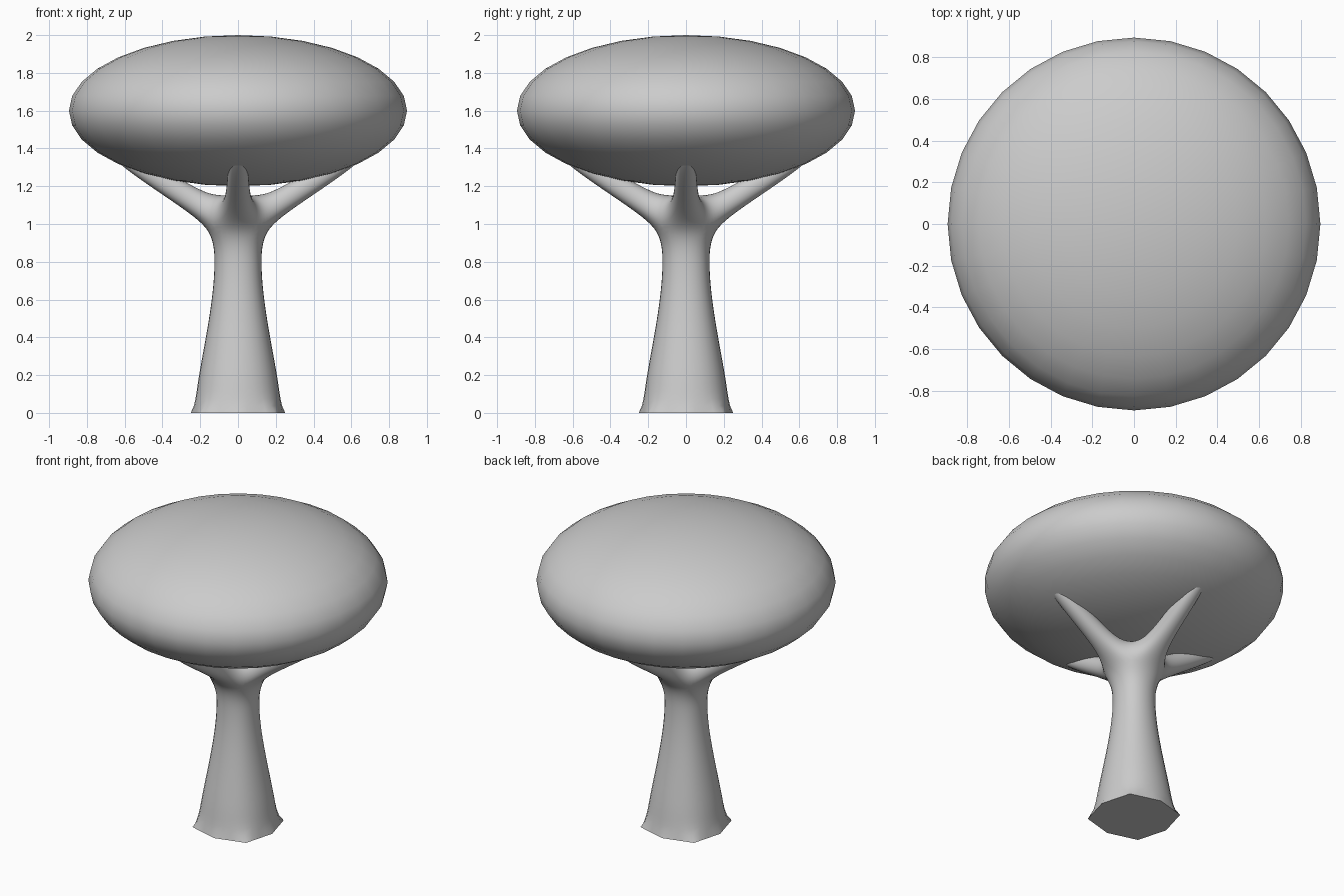
import bpy, bmesh, math
from mathutils import Vector

if "Cube" in bpy.data.objects:
    bpy.data.objects.remove(bpy.data.objects["Cube"])

# Canopy: flattened sphere
bpy.ops.mesh.primitive_uv_sphere_add(segments=32, ring_count=16, radius=1, location=(0, 0, 1.6))
canopy = bpy.context.object
canopy.name = "canopy"
canopy.scale = (0.895, 0.895, 0.4)
bpy.ops.object.transform_apply(location=False, rotation=False, scale=True)
bpy.ops.object.shade_smooth()

# Trunk cage: square rings (height, half width)
bm = bmesh.new()
profile = [(0, 0.265), (0.3, 0.205), (0.58, 0.15), (0.8, 0.13), (0.96, 0.145), (1.15, 0.10)]
rings = []
for z, c in profile:
    rings.append([bm.verts.new((x * c, y * c, z)) for x, y in ((1, 1), (-1, 1), (-1, -1), (1, -1))])


def bridge(a, b):
    for i in range(4):
        j = (i + 1) % 4
        bm.faces.new((a[i], a[j], b[j], b[i]))


for a, b in zip(rings[:-2], rings[1:-1]):
    bridge(a, b)
low, top = rings[-2:]
bm.faces.new(top)

# Four branches grown from the sides of the top block (out, height, half width)
slope = math.radians(33)
for k in range(4):
    th = math.radians(90 * (k + 1))
    d = Vector((math.cos(th), math.sin(th), 0))
    t = Vector((-math.sin(th), math.cos(th), 0))
    up = Vector((0, 0, math.cos(slope))) - d * math.sin(slope)
    j = (k + 1) % 4
    prev = [low[k], low[j], top[j], top[k]]
    for out, z, r in ((0.24, 1.125, 0.068), (0.50, 1.288, 0.060), (0.68, 1.40, 0.036)):
        c = d * out + Vector((0, 0, z))
        ring = [bm.verts.new(c + t * (r * s) + up * (r * q))
                for s, q in ((-1, -1), (1, -1), (1, 1), (-1, 1))]
        bridge(prev, ring)
        prev = ring
    bm.faces.new(prev)
bmesh.ops.recalc_face_normals(bm, faces=bm.faces[:])
mesh = bpy.data.meshes.new("trunk")
bm.to_mesh(mesh)
bm.free()
trunk = bpy.data.objects.new("trunk", mesh)
bpy.context.collection.objects.link(trunk)
bpy.ops.object.select_all(action='DESELECT')
bpy.context.view_layer.objects.active = trunk
trunk.select_set(True)


def subdivide(levels, limit):
    m = trunk.modifiers.new("smooth", 'SUBSURF')
    m.levels = m.render_levels = levels
    m.use_limit_surface = limit
    bpy.ops.object.modifier_apply(modifier=m.name)


subdivide(1, False)

# Flat eight-sided foot with hard corners
bm = bmesh.new()
bm.from_mesh(trunk.data)
vc = bm.verts.layers.float.get("crease_vert") or bm.verts.layers.float.new("crease_vert")
ec = bm.edges.layers.float.get("crease_edge") or bm.edges.layers.float.new("crease_edge")
rim = [e for e in bm.edges if e.is_boundary]
for v in {v for e in rim for v in e.verts}:
    diagonal = min(abs(v.co.x), abs(v.co.y)) > 0.05
    size = 0.277 if diagonal else 0.25
    v.co = Vector((v.co.x, v.co.y, 0)).normalized() * size
    v[vc] = 1
for e in rim:
    e[ec] = 1
bmesh.ops.contextual_create(bm, geom=rim)
bmesh.ops.recalc_face_normals(bm, faces=bm.faces[:])
bm.to_mesh(trunk.data)
bm.free()
subdivide(2, True)
bpy.ops.object.shade_smooth_by_angle(angle=math.radians(40))
